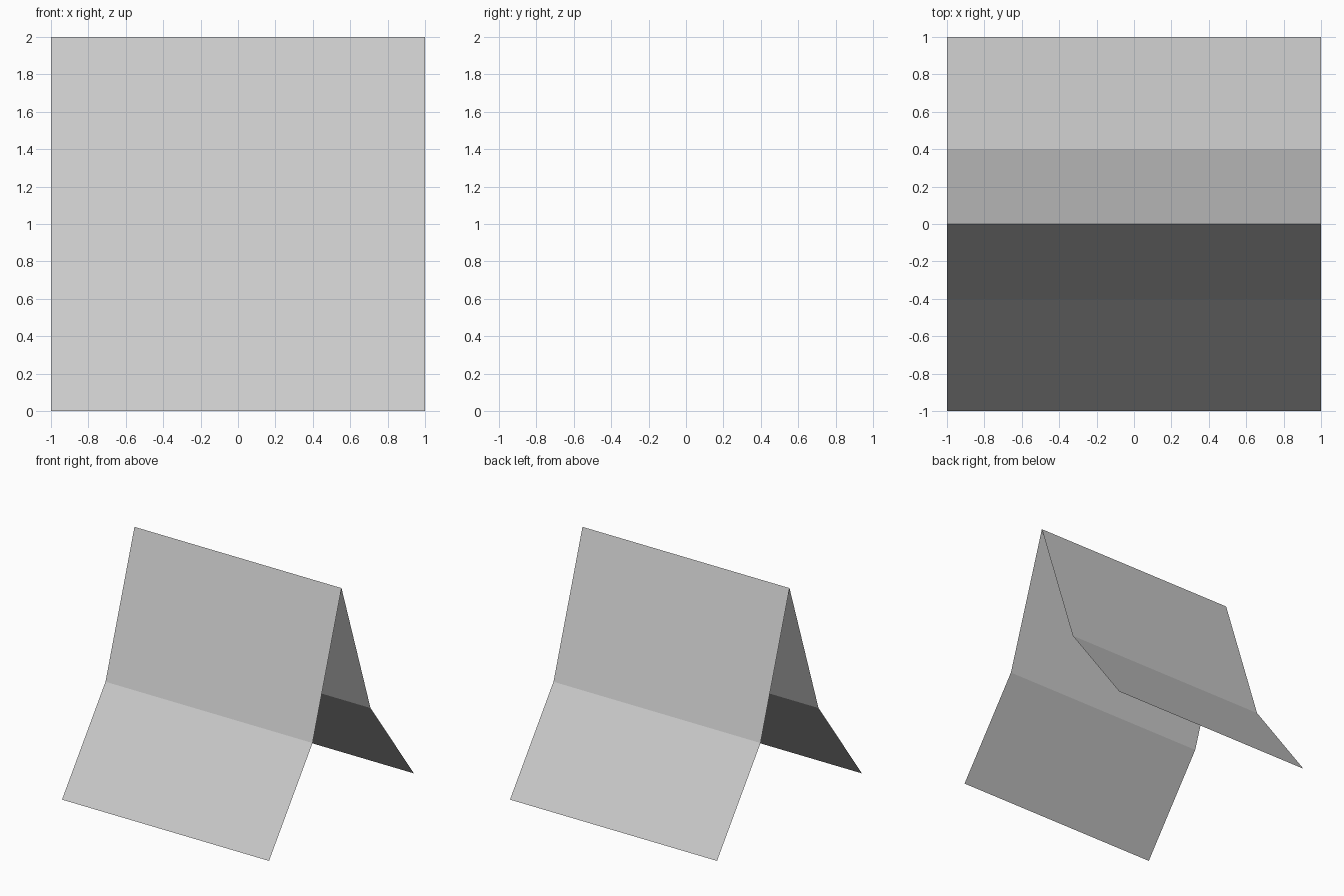
import bpy
import bmesh

if "Cube" in bpy.data.objects:
    bpy.data.objects.remove(bpy.data.objects["Cube"])

# Side profile (y, z): a tent with a flared lower half on each side
half = [(-1.0, 0.0), (-0.4, 0.8)]
profile = half + [(0.0, 2.0)] + [(-y, z) for y, z in reversed(half)]

bm = bmesh.new()
verts = [bm.verts.new((-1.0, y, z)) for y, z in profile]
edges = [bm.edges.new(pair) for pair in zip(verts, verts[1:])]

# Sweep the open profile across the width into a thin sheet
result = bmesh.ops.extrude_edge_only(bm, edges=edges)
new_verts = [g for g in result["geom"] if isinstance(g, bmesh.types.BMVert)]
bmesh.ops.translate(bm, verts=new_verts, vec=(2.0, 0.0, 0.0))

# Outer side of the sheet faces upward
bm.normal_update()
down = [f for f in bm.faces if f.normal.z < 0]
bmesh.ops.reverse_faces(bm, faces=down)

mesh = bpy.data.meshes.new("roof_sheet")
bm.to_mesh(mesh)
bm.free()
bpy.context.collection.objects.link(bpy.data.objects.new("roof_sheet", mesh))
